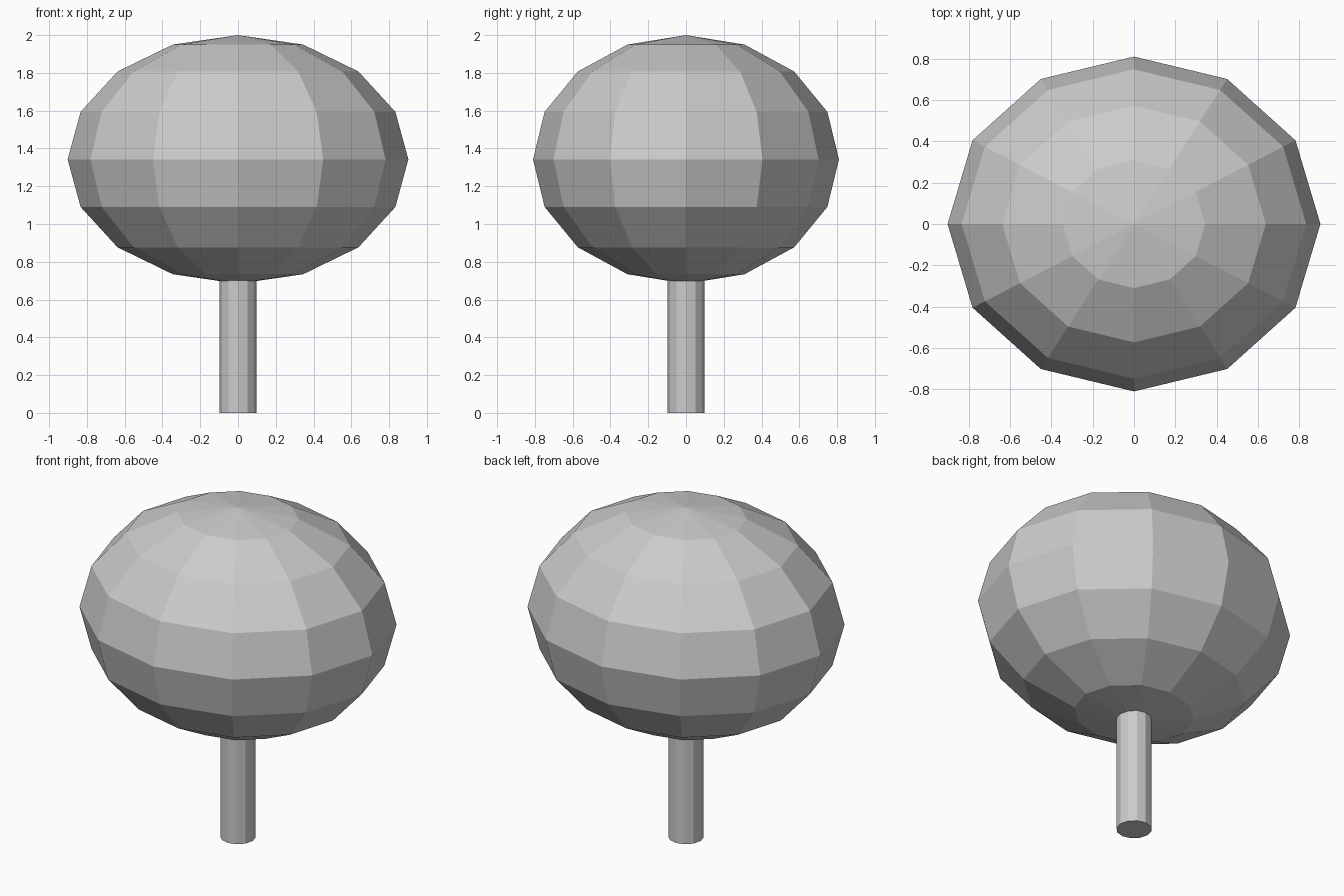
import bpy

cube = bpy.data.objects.get("Cube")
if cube:
    bpy.data.objects.remove(cube, do_unlink=True)

SIDES = 12
HEIGHT = 2.0
CROWN_RADII = (0.902, 0.81, 0.658)
CROWN_Z = HEIGHT - CROWN_RADII[2]
TRUNK_RADIUS = 0.098

# Single plain grey for the whole tree
grey = bpy.data.materials.new("plain grey")
grey.use_nodes = True
colour = (0.6, 0.6, 0.6, 1)
grey.diffuse_color = colour
grey.node_tree.nodes["Principled BSDF"].inputs["Base Color"].default_value = colour


def finish(name):
    """Name the newest part, apply its scale and give it the grey."""
    part = bpy.context.object
    part.name = name
    part.data.name = name
    bpy.ops.object.transform_apply(location=False, rotation=False, scale=True)
    part.data.materials.append(grey)
    bpy.ops.object.shade_flat()


# Trunk: a straight post that runs up into the crown
trunk_top = CROWN_Z - CROWN_RADII[2] / 2
bpy.ops.mesh.primitive_cylinder_add(vertices=SIDES, radius=TRUNK_RADIUS,
                                    depth=trunk_top, location=(0, 0, trunk_top / 2))
finish("trunk")

# Crown: a faceted, flattened ball
bpy.ops.mesh.primitive_uv_sphere_add(segments=SIDES, ring_count=8, radius=1,
                                     location=(0, 0, CROWN_Z))
bpy.context.object.scale = CROWN_RADII
finish("crown")
